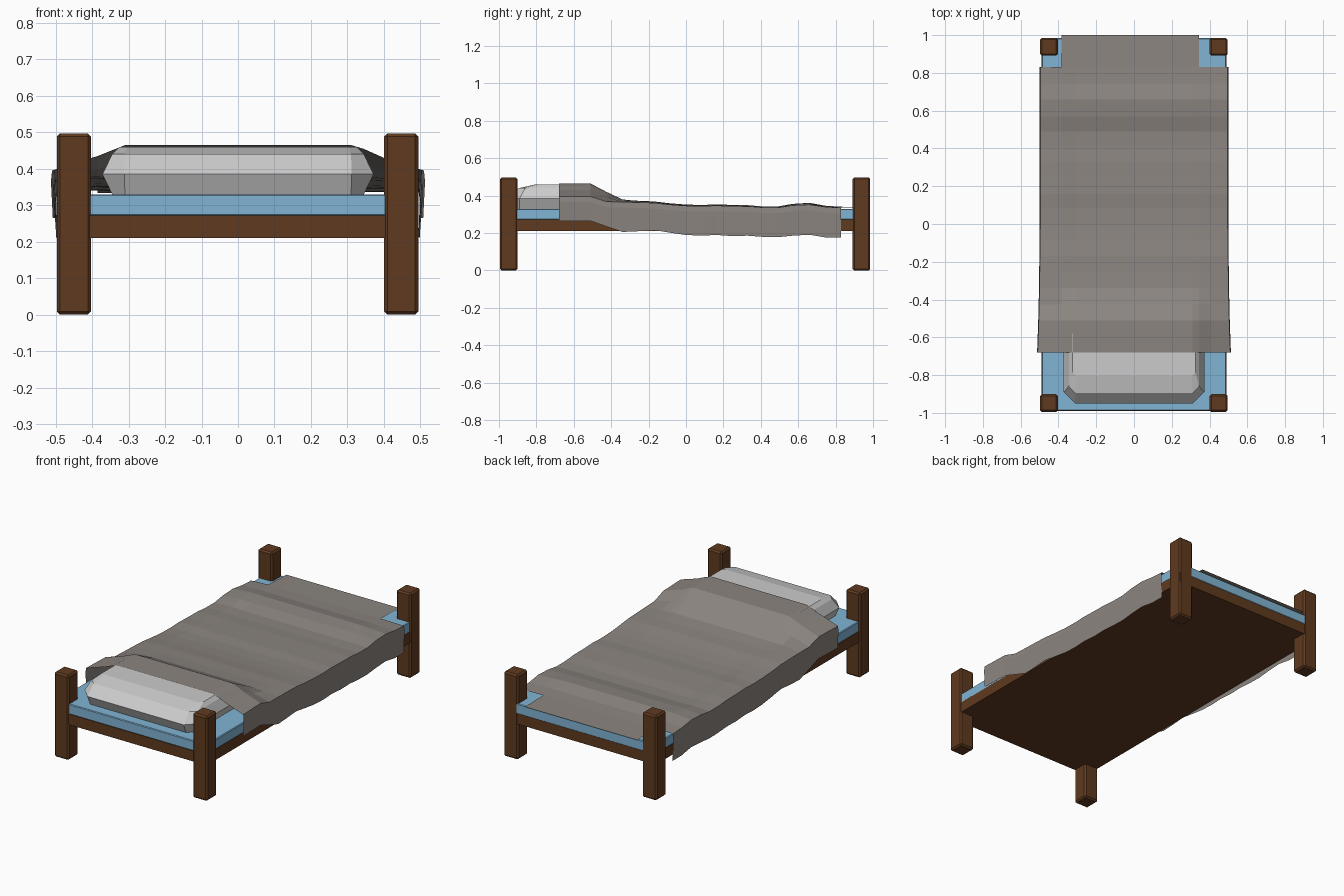
import bpy, bmesh
from mathutils import Matrix, Vector

if "Cube" in bpy.data.objects:
    bpy.data.objects.remove(bpy.data.objects["Cube"])


def material(name, rgb):
    m = bpy.data.materials.new(name)
    m.diffuse_color = (*rgb, 1)
    m.use_nodes = True
    m.node_tree.nodes["Principled BSDF"].inputs["Base Color"].default_value = m.diffuse_color
    return m


wood = material("dark_wood", (0.115, 0.043, 0.014))
blue = material("blue_fabric", (0.22, 0.46, 0.66))
wool = material("grey_wool", (0.26, 0.235, 0.215))


def finish(name, bm, mat=None):
    mesh = bpy.data.meshes.new(name)
    bm.to_mesh(mesh)
    bm.free()
    obj = bpy.data.objects.new(name, mesh)
    bpy.context.collection.objects.link(obj)
    if mat:
        mesh.materials.append(mat)
    return obj


def box(name, lo, hi, mat, bevel=0.0):
    lo, hi = Vector(lo), Vector(hi)
    bm = bmesh.new()
    bmesh.ops.create_cube(bm, size=1, matrix=Matrix.Translation((lo + hi) / 2)
                          @ Matrix.Diagonal((*(hi - lo), 1)))
    if bevel:
        bmesh.ops.bevel(bm, geom=bm.edges[:], offset=bevel, segments=1, affect='EDGES')
    return finish(name, bm, mat)


# Corner posts
for end, y in (("front", -0.948), ("back", 0.938)):
    for side, x in (("left", -0.45), ("right", 0.448)):
        box(f"{end}_{side}_post", (x - 0.047, y - 0.047, 0),
            (x + 0.047, y + 0.047, 0.497), wood, 0.009)

# Bed base and mattress
box("bed_base", (-0.49, -0.99, 0.21), (0.49, 0.982, 0.272), wood)
box("mattress", (-0.488, -0.988, 0.27), (0.488, 0.984, 0.33), blue, 0.004)

# Pillow: stacked chamfered rectangles (half width, half depth, corner cut, z)
bm = bmesh.new()
rings = []
for w, d, c, z in ((0.345, 0.24, 0.035, 0.33), (0.372, 0.265, 0.06, 0.385),
                   (0.345, 0.21, 0.035, 0.44), (0.325, 0.12, 0.02, 0.46)):
    outline = [(w - c, -d), (w, c - d), (w, d - c), (w - c, d),
               (c - w, d), (-w, d - c), (-w, c - d), (c - w, -d)]
    rings.append([bm.verts.new((x, y - 0.685, z)) for x, y in outline])
for a, b in zip(rings, rings[1:]):
    for i in range(8):
        j = (i + 1) % 8
        bm.faces.new((a[i], a[j], b[j], b[i]))
bm.faces.new(rings[0][::-1])
bm.faces.new(rings[-1])
finish("pillow", bm)

# Blanket rows: y, half width, middle height, edge height, hem height
rows = [(-0.68, 0.510, 0.465, 0.395, 0.265), (-0.51, 0.504, 0.465, 0.395, 0.265),
        (-0.425, 0.502, 0.420, 0.368, 0.235), (-0.34, 0.500, 0.380, 0.366, 0.206),
        (-0.255, 0.499, 0.371, 0.364, 0.210), (-0.17, 0.498, 0.367, 0.361, 0.216),
        (-0.085, 0.497, 0.356, 0.352, 0.202), (0.0, 0.496, 0.349, 0.346, 0.190),
        (0.085, 0.496, 0.346, 0.344, 0.186), (0.16, 0.496, 0.350, 0.347, 0.190),
        (0.245, 0.496, 0.347, 0.344, 0.184), (0.33, 0.496, 0.345, 0.343, 0.186),
        (0.41, 0.496, 0.338, 0.337, 0.180), (0.49, 0.496, 0.338, 0.336, 0.178),
        (0.57, 0.496, 0.354, 0.348, 0.186), (0.66, 0.496, 0.361, 0.352, 0.191),
        (0.745, 0.496, 0.342, 0.340, 0.177), (0.83, 0.496, 0.337, 0.335, 0.176)]
bm = bmesh.new()
grid = []
for y, w, top, edge, hem in rows:
    mid = (top + edge) / 2
    section = [(-w + 0.002, hem), (-w - 0.003, edge - 0.03), (-w, edge), (-0.385, mid + 0.005),
               (-0.31, top), (0.31, top), (0.345, top - (top - mid) * 0.3),
               (0.4, mid), (w, edge), (w + 0.003, edge - 0.03), (w - 0.002, hem)]
    grid.append([bm.verts.new((x, y, z)) for x, z in section])
for a, b in zip(grid, grid[1:]):
    for i in range(len(a) - 1):
        bm.faces.new((a[i], a[i + 1], b[i + 1], b[i]))
# Foot flap between the back posts
last = grid[-1][3:7]
flap = [bm.verts.new((v.co.x, 1.0, 0.334)) for v in last]
for i in range(3):
    bm.faces.new((last[i], last[i + 1], flap[i + 1], flap[i]))
bmesh.ops.recalc_face_normals(bm, faces=bm.faces[:])
if sum(f.normal.z for f in bm.faces) < 0:
    bmesh.ops.reverse_faces(bm, faces=bm.faces[:])
finish("blanket", bm, wool)
